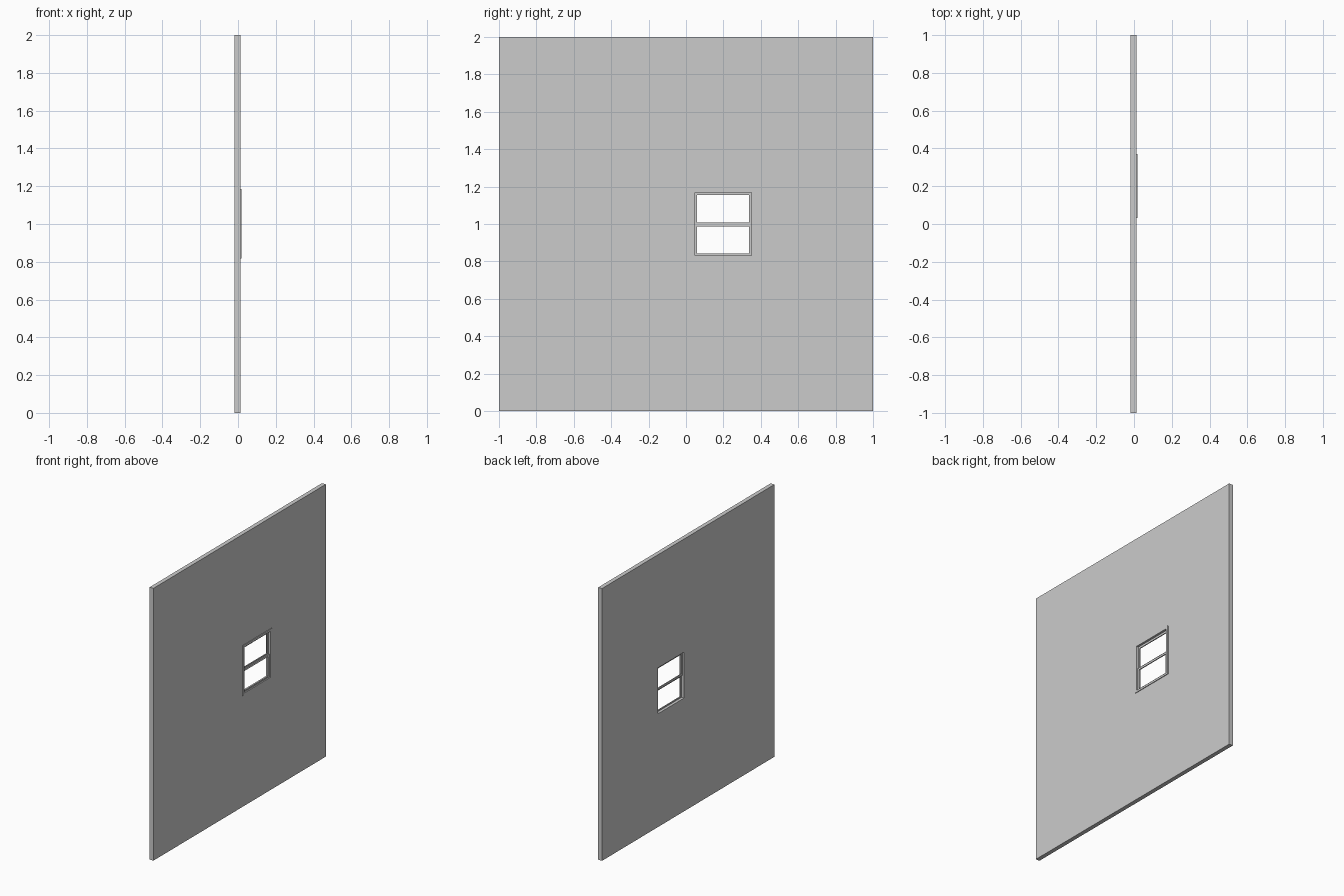
import bpy, bmesh

if "Cube" in bpy.data.objects:
    bpy.data.objects.remove(bpy.data.objects["Cube"])


def rect_ring(name, outer, inner, x0, x1):
    """Rectangular ring in the YZ plane; rects are (y0, y1, z0, z1)."""
    bm = bmesh.new()

    def loop(r, x):
        y0, y1, z0, z1 = r
        return [bm.verts.new((x, y, z)) for y, z in
                ((y0, z0), (y1, z0), (y1, z1), (y0, z1))]

    rings = [loop(outer, x0), loop(outer, x1), loop(inner, x1), loop(inner, x0)]
    for k in range(4):
        a, b = rings[k], rings[(k + 1) % 4]
        for i in range(4):
            j = (i + 1) % 4
            bm.faces.new((a[i], a[j], b[j], b[i]))
    bmesh.ops.recalc_face_normals(bm, faces=bm.faces)
    mesh = bpy.data.meshes.new(name)
    bm.to_mesh(mesh)
    bm.free()
    obj = bpy.data.objects.new(name, mesh)
    bpy.context.collection.objects.link(obj)
    return obj


opening = (0.048, 0.350, 0.832, 1.169)

# Wall panel with window opening
rect_ring("wall", (-1, 1, 0, 2), opening, -0.018, 0.013)

# Thin trim around the opening on the +x face
rect_ring("window_casing", (0.033, 0.370, 0.817, 1.185), opening, 0.013, 0.018)

# Two sliding sashes, the lower one nearer the casing
rect_ring("upper_sash", (0.048, 0.350, 0.995, 1.169),
          (0.060, 0.337, 1.009, 1.154), -0.005, 0.002)
rect_ring("lower_sash", (0.048, 0.350, 0.832, 1.001),
          (0.060, 0.337, 0.841, 0.986), 0.002, 0.009)
